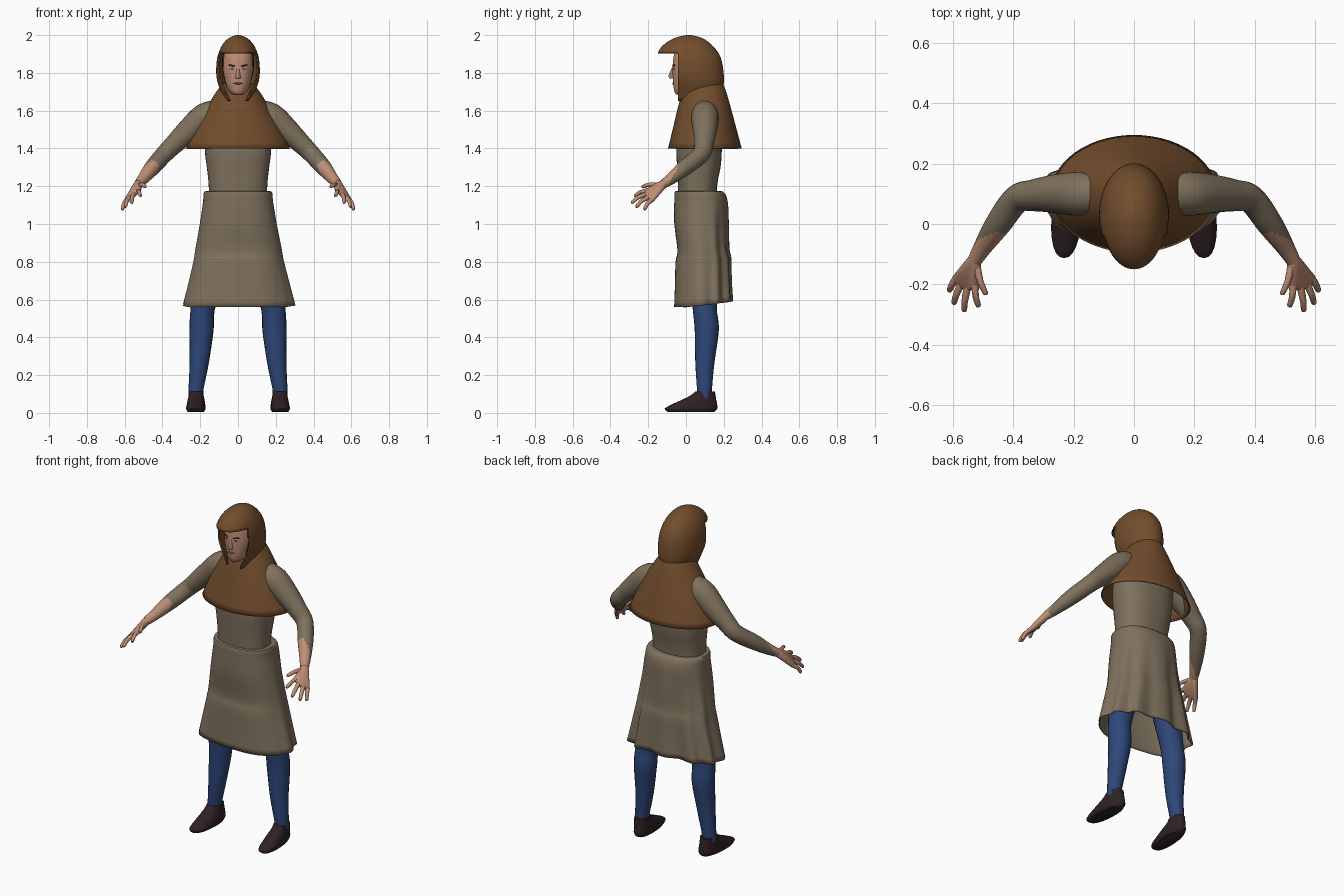
import bpy, bmesh, math
from mathutils import Vector, Matrix

if "Cube" in bpy.data.objects:
    bpy.data.objects.remove(bpy.data.objects["Cube"])


def material(name, r, g, b):
    m = bpy.data.materials.new(name)
    m.use_nodes = True
    m.diffuse_color = (r, g, b, 1)
    bsdf = m.node_tree.nodes["Principled BSDF"]
    bsdf.inputs["Base Color"].default_value = (r, g, b, 1)
    bsdf.inputs["Roughness"].default_value = 0.9
    return m


BROWN = material("hood_brown", .17, .075, .026)
WOOL = material("tunic_wool", .21, .165, .11)
BLUE = material("hose_blue", .027, .062, .19)
LEATHER = material("dark_leather", .028, .015, .017)
SKIN = material("skin", .52, .27, .18)
HAIR = material("dark_hair", .05, .03, .02)
LIP = material("lip_red", .3, .11, .08)
WHITE = material("eye_white", .5, .42, .36)


def smooth_rows(rows, steps):
    """Catmull-Rom interpolation of tuples."""
    out = []
    for i in range(len(rows) - 1):
        p = [rows[max(0, min(len(rows) - 1, i + k))] for k in (-1, 0, 1, 2)]
        for s in range(steps):
            t = s / steps
            out.append([.5 * (2 * b + (c - a) * t + (2*a - 5*b + 4*c - d) * t**2
                              + (3*b - a - 3*c + d) * t**3)
                        for a, b, c, d in zip(*p)])
    return out + [list(rows[-1])]


def finish(name, bm, mats, mirror=False, thick=0, angle=50):
    bmesh.ops.recalc_face_normals(bm, faces=bm.faces)
    me = bpy.data.meshes.new(name)
    bm.to_mesh(me)
    bm.free()
    for m in mats:
        me.materials.append(m)
    me.shade_smooth()
    me.set_sharp_from_angle(angle=math.radians(angle))
    ob = bpy.data.objects.new(name, me)
    bpy.context.collection.objects.link(ob)
    if thick:
        sol = ob.modifiers.new("thickness", "SOLIDIFY")
        sol.thickness, sol.offset = thick, -1
    if mirror:
        ob.modifiers.new("mirror", "MIRROR")
    return ob


def skin_rings(bm, rings, cap):
    rows = [[bm.verts.new(p) for p in ring] for ring in rings]
    n = len(rows[0])
    for a, b in zip(rows, rows[1:]):
        for i in range(n):
            j = (i + 1) % n
            bm.faces.new((a[i], a[j], b[j], b[i]))
    if cap:
        bm.faces.new(rows[0])
        bm.faces.new(rows[-1])


def loft(rows, n=40, p=2.0, steps=3, cap=True, warp=None):
    """Rows are (z, centre x, x radius, front y, back y)."""
    bm, rings = bmesh.new(), []
    for z, cx, rx, y0, y1 in smooth_rows(rows, steps):
        ring = []
        for i in range(n):
            a = 2 * math.pi * i / n
            c, s = math.cos(a), math.sin(a)
            x = rx * math.copysign(abs(c) ** (2 / p), c)
            y = (y1 - y0) / 2 * math.copysign(abs(s) ** (2 / p), s)
            q = Vector((cx + x, (y0 + y1) / 2 + y, z))
            ring.append(warp(q, a) if warp else q)
        rings.append(ring)
    skin_rings(bm, rings, cap)
    return bm


def tube(points, n=16, steps=4, bm=None):
    """Points are (x, y, z, radius)."""
    bm = bm or bmesh.new()
    pts = smooth_rows(points, steps)
    rings = []
    for i, q in enumerate(pts):
        d = Vector(pts[min(i + 1, len(pts) - 1)][:3]) - Vector(pts[max(i - 1, 0)][:3])
        d.normalize()
        u = d.cross(Vector((0, 1, .3))).normalized()
        v = d.cross(u)
        rings.append([Vector(q[:3]) + q[3] * (u * math.cos(2 * math.pi * k / n)
                      + v * math.sin(2 * math.pi * k / n)) for k in range(n)])
    skin_rings(bm, rings, True)
    return bm


def hull(bm, points):
    vs = [bm.verts.new(p) for p in points]
    bmesh.ops.convex_hull(bm, input=vs)


# Torso
finish("torso", loft([(1.0, 0, .15, -.04, .16), (1.2, 0, .155, -.042, .165),
                      (1.3, 0, .165, -.047, .183), (1.4, 0, .176, -.05, .19),
                      (1.55, 0, .17, -.03, .19), (1.66, 0, .07, .01, .15)], p=2.4), [WOOL])


# Skirt: flat front, deepening folds at the sides and back
def folds(q, a):
    t = max(0, min(1, (1.15 - q.z) / .59))
    back = max(0, .35 + .65 * math.sin(a))
    k = 1 + .075 * t * back * math.cos(11 * a + 1) + .02 * t * math.cos(5 * a)
    seat = .015 * math.exp(-((q.z - .95) / .15) ** 2) * back * math.cos(4 * a)
    return Vector((q.x * k, .09 + (q.y - .09) * (k + seat * 4), q.z + .03 * t * back))


finish("skirt", loft([(1.17, 0, .14, -.03, .15), (1.172, 0, .178, -.058, .195),
                      (1.12, 0, .185, -.062, .218), (1.0, 0, .203, -.062, .218),
                      (.86, 0, .228, -.045, .22), (.8, 0, .237, -.055, .232),
                      (.68, 0, .265, -.058, .235), (.56, 0, .293, -.062, .24)],
                     n=96, p=2.4, cap=False, warp=folds), [WOOL], thick=.006)

# Legs and shoes
finish("legs", tube([(.11, .09, .95, .085), (.15, .095, .75, .078), (.187, .1, .55, .064),
                     (.193, .11, .44, .064), (.205, .1, .27, .051), (.222, .098, .13, .04),
                     (.224, .1, .08, .038)], n=20), [BLUE], mirror=True)


def splay(q, a):
    return Vector((q.x - (q.y - .1) * .06 - .003, q.y, q.z))


finish("shoes", loft([(.005, .222, .042, -.095, .15), (.022, .222, .05, -.113, .165),
                      (.045, .222, .048, -.075, .165), (.07, .223, .044, -.02, .16),
                      (.09, .224, .04, .02, .157), (.112, .224, .039, .048, .153)],
                     n=24, p=2.3, warp=splay), [LEATHER], mirror=True)

# Arms: sleeves with a slanted cuff that leaves the front of the forearm bare
bm = tube([(.11, .1, 1.6, .06), (.18, .1, 1.565, .072), (.26, .1, 1.495, .064),
           (.33, .095, 1.43, .053), (.388, .082, 1.372, .047), (.45, 0, 1.303, .043),
           (.5, -.075, 1.242, .031), (.527, -.12, 1.212, .024)], n=24, steps=6)
bm.normal_update()
bmesh.ops.recalc_face_normals(bm, faces=bm.faces)
elbow, wrist = Vector((.388, .082, 1.372)), Vector((.527, -.12, 1.212))
axis = wrist - elbow
for f in bm.faces:
    s = (f.calc_center_median() - elbow).dot(axis) / axis.length_squared
    f.material_index = int(s > .72 + .4 * f.normal.y)
finish("arms", bm, [WOOL, SKIN], mirror=True)

# Hands: a hulled palm with tapered fingers
fingers = [((.527, -.2, 1.178), (.515, -.275, 1.148)),
           ((.551, -.208, 1.158), (.563, -.29, 1.112)),
           ((.573, -.198, 1.141), (.598, -.265, 1.09)),
           ((.588, -.178, 1.13), (.613, -.222, 1.076))]
bm = bmesh.new()
palm = []
for c, r in [((.527, -.118, 1.213), .023)] + [(k, .013) for k, _ in fingers]:
    ball = bmesh.new()
    bmesh.ops.create_icosphere(ball, subdivisions=2, radius=r, matrix=Matrix.Translation(c))
    palm += [v.co.copy() for v in ball.verts]
    ball.free()
hull(bm, palm)
for k, tip in fingers + [((.52, -.145, 1.208), (.49, -.235, 1.197))]:
    k, tip = Vector(k), Vector(tip)
    mid = k.lerp(tip, .5) + Vector((.003, -.003, .006))
    end = k.lerp(tip, .93)
    tube([(*k, .013), (*mid, .011), (*end, .009), (*tip, .003)], n=10, steps=3, bm=bm)
finish("hands", bm, [SKIN], mirror=True)

# Head and neck
bm = loft([(1.685, 0, .024, -.05, .02), (1.70, 0, .045, -.061, .06), (1.74, 0, .065, -.068, .1),
           (1.8, 0, .08, -.071, .13), (1.85, 0, .084, -.07, .145), (1.9, 0, .08, -.062, .14),
           (1.95, 0, .06, -.03, .11)], n=48, p=2.2)
for f in bm.faces:
    c = f.calc_center_median()
    f.material_index = int(c.y > -.015 and c.z > 1.73)
finish("head", bm, [SKIN, HAIR])
finish("neck", tube([(0, .06, 1.56, .06), (0, .05, 1.65, .052), (0, .045, 1.74, .052)]), [SKIN])

# Face details
bm = bmesh.new()
hull(bm, [(-.007, -.064, 1.835), (.007, -.064, 1.835), (0, -.073, 1.832), (-.004, -.094, 1.782),
          (.004, -.094, 1.782), (-.016, -.066, 1.772), (.016, -.066, 1.772), (0, -.085, 1.769)])
finish("nose", bm, [SKIN])


def plate(name, x, y, z, w, h, mat, turn=0, tilt=0):
    bm = bmesh.new()
    m = (Matrix.Translation((x, y, z)) @ Matrix.Rotation(turn, 4, "Z")
         @ Matrix.Rotation(tilt, 4, "Y") @ Matrix.Diagonal((w, .004, h, 1)))
    bmesh.ops.create_uvsphere(bm, u_segments=16, v_segments=10, radius=1, matrix=m)
    finish(name, bm, [mat], mirror=x > 0)


plate("eyebrows", .034, -.064, 1.839, .02, .004, HAIR, .35, -.15)
plate("eyes", .034, -.063, 1.822, .013, .005, WHITE, .35)
plate("pupils", .033, -.0655, 1.822, .005, .005, HAIR, .35)
plate("mouth", 0, -.068, 1.744, .024, .005, LIP)

# Shoulder cape
finish("shoulder_cape", loft([(1.4, 0, .275, -.095, .295), (1.52, 0, .222, -.066, .263),
                              (1.62, 0, .165, -.042, .236), (1.70, 0, .115, -.018, .213),
                              (1.745, 0, .08, .01, .195)], n=56, cap=False), [BROWN], thick=.006)

# Hood, cut open below the brow to frame the face
bm = loft([(2.0, 0, .01, .0, .03), (1.985, 0, .048, -.06, .085), (1.95, 0, .082, -.117, .135),
           (1.905, 0, .103, -.15, .172), (1.86, 0, .113, -.145, .19), (1.79, 0, .115, -.13, .2),
           (1.73, 0, .102, -.1, .197), (1.65, 0, .066, -.075, .16)], n=64, cap=False)
bm.faces.new([v for v in bm.verts if v.co.z > 1.9999])
low = [f for f in bm.faces if f.calc_center_median().z < 1.905]
geom = low + list({e for f in low for e in f.edges}) + list({v for f in low for v in f.verts})
bmesh.ops.bisect_plane(bm, geom=geom, plane_co=(0, -.043, 0), plane_no=(0, 1, 0))
bmesh.ops.delete(bm, geom=[f for f in bm.faces if f.calc_center_median().z < 1.905
                           and f.calc_center_median().y < -.043], context="FACES")
finish("hood", bm, [BROWN], thick=.007)
